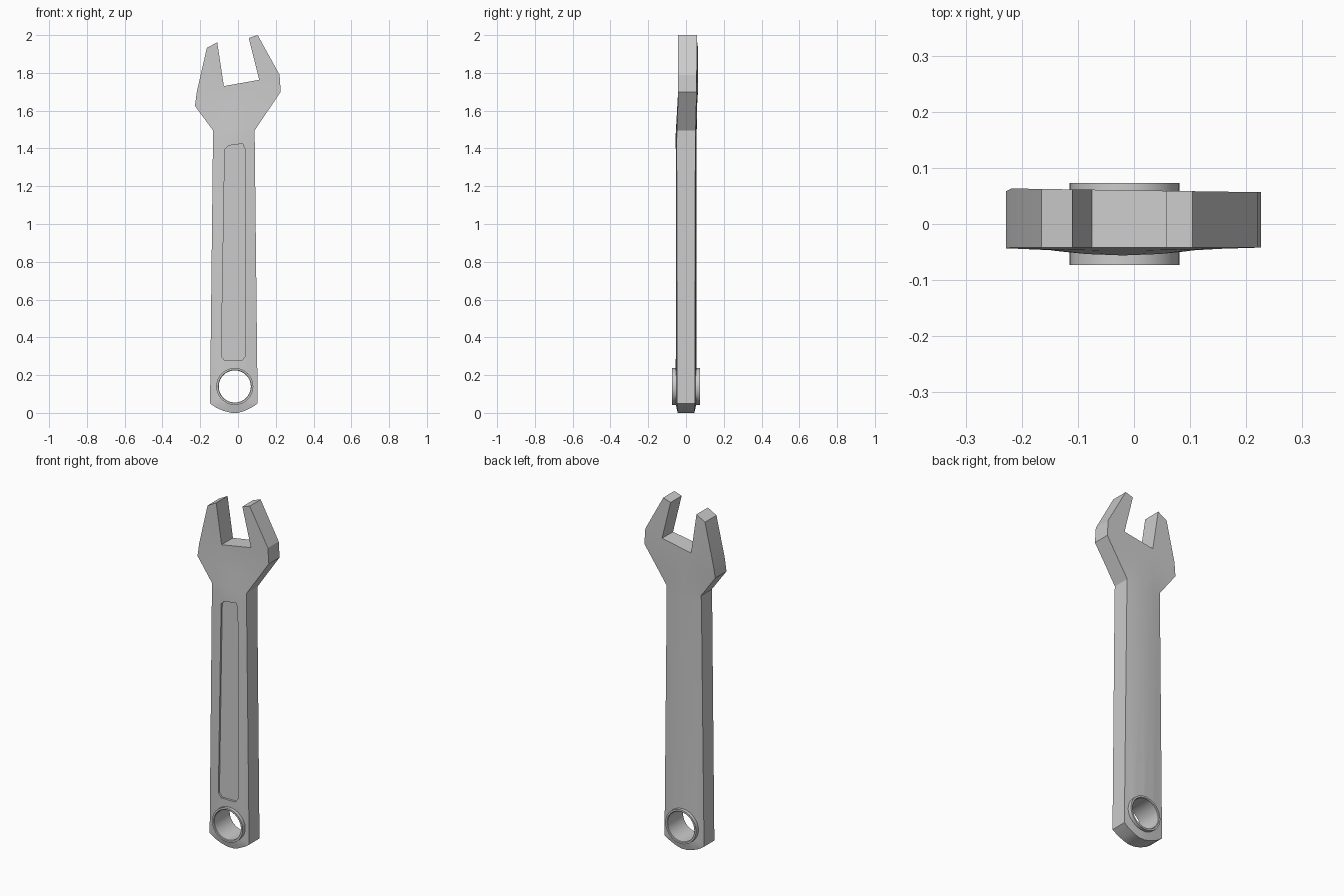
import bpy, bmesh, math
from mathutils import Matrix

if "Cube" in bpy.data.objects:
    bpy.data.objects.remove(bpy.data.objects["Cube"])

CX, CZ = -0.017, 0.14  # hanging hole centre


def make_object(name, bm):
    bmesh.ops.recalc_face_normals(bm, faces=bm.faces)
    mesh = bpy.data.meshes.new(name)
    bm.to_mesh(mesh)
    bm.free()
    ob = bpy.data.objects.new(name, mesh)
    bpy.context.collection.objects.link(ob)
    return ob


def smooth(ob):
    bpy.ops.object.select_all(action='DESELECT')
    ob.select_set(True)
    bpy.context.view_layer.objects.active = ob
    bpy.ops.object.shade_smooth_by_angle(angle=math.radians(25))


def slab(outline, y0, y1):
    """Outline in x,z extruded from y0 to y1."""
    bm = bmesh.new()
    bm.faces.new([bm.verts.new((x, y0, z)) for x, z in outline])
    extrude(bm, y1 - y0)
    return bm


def extrude(bm, depth):
    res = bmesh.ops.extrude_face_region(bm, geom=bm.faces[:])
    moved = [g for g in res['geom'] if isinstance(g, bmesh.types.BMVert)]
    bmesh.ops.translate(bm, verts=moved, vec=(0, depth, 0))


def cut(target, cutter):
    cutter.hide_render = True
    mod = target.modifiers.new("cut", 'BOOLEAN')
    mod.operation = 'DIFFERENCE'
    mod.solver = 'EXACT'
    mod.object = cutter
    bpy.context.view_layer.objects.active = target
    bpy.ops.object.modifier_apply(modifier=mod.name)
    bpy.data.objects.remove(cutter)


# wrench body: outline sliced into bands, extruded, then bent and crowned
outline = [(-0.148, 0.05), (-0.115, 0.027), (-0.075, 0.01), (-0.035, 0.0),
           (0.0, 0.0), (0.035, 0.01), (0.075, 0.03), (0.104, 0.05),
           (0.088, 1.495), (0.226, 1.70), (0.22, 1.79), (0.104, 2.0),
           (0.057, 1.985), (0.112, 1.763), (-0.075, 1.73), (-0.11, 1.962),
           (-0.165, 1.932), (-0.218, 1.70), (-0.228, 1.625), (-0.132, 1.495)]
bm = bmesh.new()
bm.faces.new([bm.verts.new((x, -0.05, z)) for x, z in outline])
slices = [((0, 0, z), (0, 0, 1)) for z in (0.052, 1.45, 1.497, 1.60, 1.70)]
slices += [((x, 0, 0), (1, 0, 0)) for x in (-0.085, -0.02, 0.045)]
for co, no in slices:
    bmesh.ops.bisect_plane(bm, geom=bm.verts[:] + bm.edges[:] + bm.faces[:],
                           plane_co=co, plane_no=no, dist=1e-5)
extrude(bm, 0.1)
for v in bm.verts:
    x, z = v.co.x, v.co.z
    side = 1 if v.co.y > 0 else -1
    head = min(1, max(0, (z - 1.45) / 0.25))
    crown = 0.009 * max(0, 1 - ((x + 0.02) / 0.125) ** 2) * (1 - head)
    taper = 0.012 * max(0, (0.05 - z) / 0.05)
    half = 0.047 + 0.004 * head + crown - taper
    v.co.y = side * half + head * (0.009 - 0.015 * x * (side > 0))
bmesh.ops.triangulate(bm, faces=[f for f in bm.faces if abs(f.normal.y) > 0.5])
body = make_object("wrench_body", bm)

# recessed panel on the front of the handle
panel = [(-0.088, 0.30), (-0.07, 0.277), (0.02, 0.277), (0.038, 0.30),
         (0.036, 1.40), (0.024, 1.425), (-0.05, 1.415), (-0.07, 1.395)]
cut(body, make_object("panel_cutter", slab(panel, -0.2, -0.043)))

# hanging hole
hole = [(CX + 0.09 * math.cos(a), CZ + 0.09 * math.sin(a))
        for a in (i * math.tau / 32 for i in range(32))]
cut(body, make_object("hole_cutter", slab(hole, -0.2, 0.2)))
smooth(body)

# raised collar lining the hole
bm = bmesh.new()
pts = [(0.085, -0.07), (0.088, -0.073), (0.098, -0.073),
       (0.098, 0.073), (0.088, 0.073), (0.085, 0.07)]
vs = [bm.verts.new((CX + r, y, CZ)) for r, y in pts]
es = [bm.edges.new((vs[i], vs[(i + 1) % len(vs)])) for i in range(len(vs))]
bmesh.ops.spin(bm, geom=vs + es, cent=(CX, 0, CZ), axis=(0, 1, 0),
               angle=math.tau, steps=32)
bmesh.ops.remove_doubles(bm, verts=bm.verts, dist=1e-4)
smooth(make_object("hole_collar", bm))
